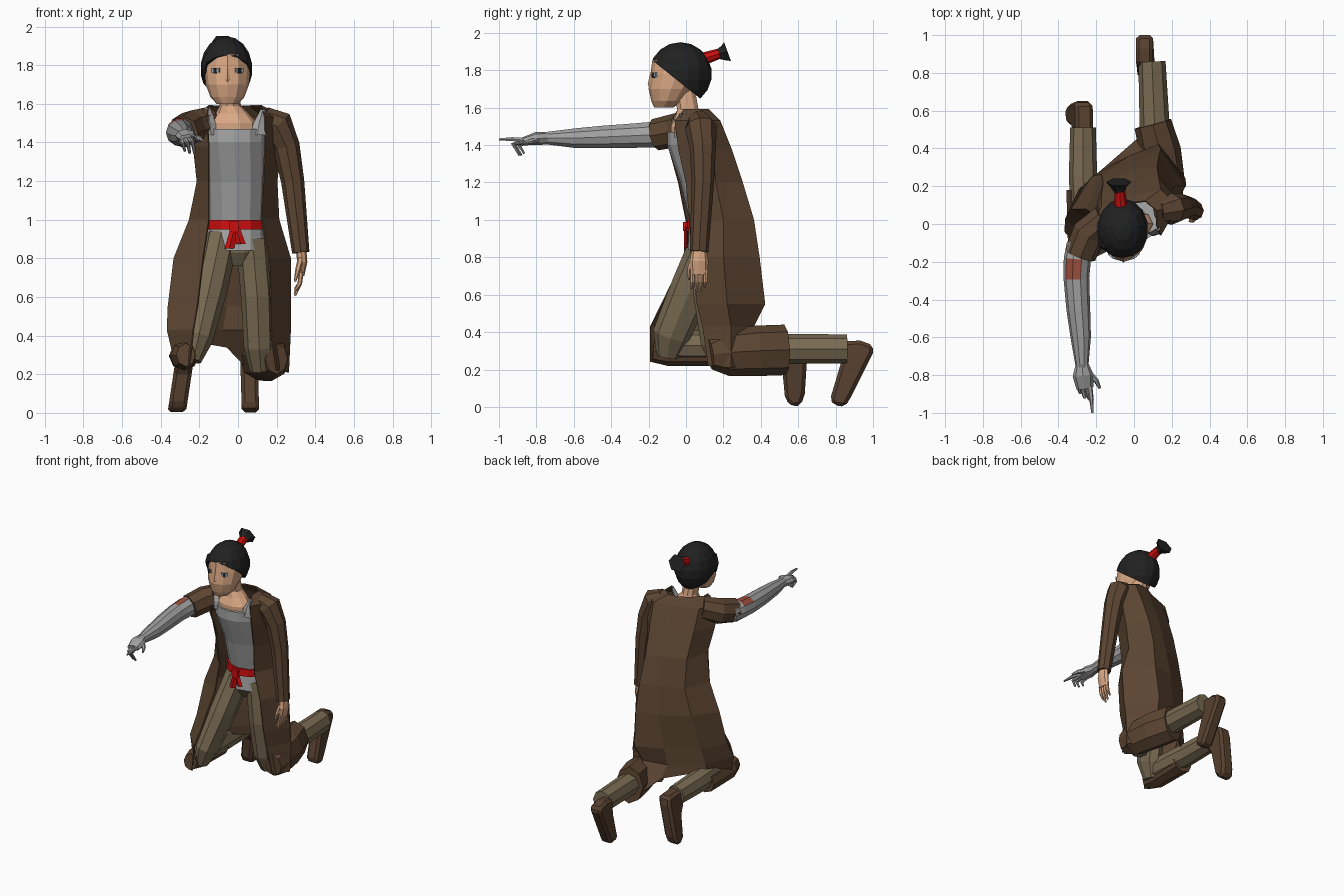
import bpy, bmesh, math
from mathutils import Vector, Matrix


def mat(name, r, g, b):
    m = bpy.data.materials.new(name)
    m.diffuse_color = [(c / 255 / 12.92 if c < 11 else ((c / 255 + .055) / 1.055) ** 2.4) for c in (r, g, b)] + [1]
    return m


BROWN = mat("coat brown", 92, 69, 50)
SKIN = mat("skin", 218, 168, 132)
SHIRT = mat("shirt grey", 168, 168, 168)
METAL = mat("arm grey", 162, 162, 163)
OLIVE = mat("trouser olive", 122, 108, 83)
BLACK = mat("hair black", 33, 33, 34)
RED = mat("sash red", 205, 14, 14)
BOOT = mat("boot brown", 87, 64, 47)
PATCH = mat("patch rust", 158, 80, 62)
EYE = mat("eye pale", 150, 160, 172)


def finish(name, bm, *mats):
    bmesh.ops.recalc_face_normals(bm, faces=bm.faces)
    me = bpy.data.meshes.new(name)
    bm.to_mesh(me)
    bm.free()
    for m in mats:
        me.materials.append(m)
    ob = bpy.data.objects.new(name, me)
    bpy.context.collection.objects.link(ob)
    return ob


def tube(name, pts, m, n=8, flat=False):
    """Loft rings along a path; each point is x, y, z, width radius[, other radius]."""
    bm = bmesh.new()
    P = [Vector(p[:3]) for p in pts]
    rings = []
    for i, p in enumerate(pts):
        t = Vector((0, 0, 1)) if flat else (P[min(i + 1, len(P) - 1)] - P[max(i - 1, 0)]).normalized()
        u = Vector((1, 0, 0))
        u = (u - t * u.dot(t)).normalized()
        v = t.cross(u)
        ra, rb = p[3], p[-1]
        rings.append([bm.verts.new(P[i] + u * ra * math.cos(k * math.tau / n) + v * rb * math.sin(k * math.tau / n))
                      for k in range(n)])
    for a, b in zip(rings, rings[1:]):
        for k in range(n):
            bm.faces.new((a[k], a[(k + 1) % n], b[(k + 1) % n], b[k]))
    bm.faces.new(rings[0])
    bm.faces.new(rings[-1])
    return finish(name, bm, m)


def prism(name, profile, x0, x1, lean, m):
    """Extrude a y-z profile along x; lean shifts x with height."""
    bm = bmesh.new()
    a, b = [[bm.verts.new((x + lean * z, y, z)) for y, z in profile] for x in (x0, x1)]
    bm.faces.new(a)
    bm.faces.new(b)
    for i in range(len(a)):
        j = (i + 1) % len(a)
        bm.faces.new((a[i], a[j], b[j], b[i]))
    ob = finish(name, bm, m)
    bv = ob.modifiers.new("bevel", 'BEVEL')
    bv.width = .018
    return ob


def box(name, loc, size, rz, m):
    bm = bmesh.new()
    bmesh.ops.create_cube(bm, size=1, matrix=Matrix.Translation(loc) @ Matrix.Rotation(rz, 4, 'Z')
                          @ Matrix.Diagonal((*size, 1)))
    return finish(name, bm, m)


# coat: open shell, each row runs right front edge -> back -> left front edge
rows = [
    (1.59, (-.15, -.04), (-.15, .01), (-.09, .07), (-.02, .11), (.06, .12), (.12, .07), (.12, -.01)),
    (1.53, (-.16, -.08), (-.23, -.04), (-.17, .09), (0, .15), (.14, .18), (.23, .1), (.14, -.06)),
    (1.38, (-.15, -.09), (-.23, -.01), (-.17, .15), (0, .21), (.13, .24), (.22, .14), (.14, -.04)),
    (1.2, (-.15, -.04), (-.21, .05), (-.16, .22), (0, .28), (.12, .3), (.2, .16), (.13, 0)),
    (1.0, (-.15, .0), (-.25, .08), (-.17, .26), (0, .33), (.13, .36), (.21, .2), (.12, .02)),
    (.8, (-.18, -.01), (-.33, .08), (-.22, .25), (-.02, .36), (.14, .39), (.27, .2), (.16, .03)),
    (.55, (-.21, -.13), (-.36, .03), (-.26, .2), (-.06, .34), (.13, .42), (.27, .22), (.17, .06)),
    (.43, (-.23, -.19), (-.365, -.04), (-.29, .18), (-.08, .33), (.1, .36), (.27, .24), (.17, .09)),
    (.24, (-.25, -.19), (-.32, -.06), (-.29, .17), (-.06, .38), (.04, .47), (.26, .24), (.2, .12)),
]
bm = bmesh.new()
grid = [[bm.verts.new((x, y, r[0])) for x, y in r[1:]] for r in rows]
for a, b in zip(grid, grid[1:]):
    for k in range(6):
        bm.faces.new((a[k], a[k + 1], b[k + 1], b[k]))
for k, dz in ((2, .14), (3, .1), (4, .0), (5, -.03), (6, -.02)):      # uneven hem
    grid[-1][k].co.z += dz
coat = finish("coat", bm, BROWN)
so = coat.modifiers.new("cloth", 'SOLIDIFY')
so.thickness, so.offset = .008, 0
tube("coat_over_left_shin", [(.2, .13, .28, .06, .08), (.175, .22, .29, .095, .125), (.14, .38, .3, .11, .135),
                             (.1, .53, .305, .1, .135)], BROWN)
tube("coat_under_right_knee", [(-.27, -.18, .3, .05, .06), (-.28, -.1, .295, .07, .075),
                               (-.28, .18, .295, .078, .075)], BROWN)
tube("left_sleeve", [(.13, .07, 1.53, .06), (.2, .08, 1.495, .085), (.25, .09, 1.38, .07), (.283, .09, 1.2, .06),
                     (.325, .07, .83, .045, .05)], BROWN)
tube("right_sleeve", [(-.15, .03, 1.51, .08), (-.24, -.05, 1.48, .09), (-.285, -.165, 1.455, .085)], BROWN)

# shirt, sash and chest
tube("shirt", [(-.01, .13, .84, .15, .12), (-.01, .15, 1, .145, .13), (-.01, .1, 1.2, .15, .13),
               (-.02, .03, 1.4, .165, .13), (-.02, .02, 1.47, .165, .12)], SHIRT, 12, True)
tube("right_shirt_strap", [(-.14, -.055, 1.44, .035, .02), (-.145, -.06, 1.5, .03, .02),
                           (-.16, -.04, 1.58, .015, .012)], SHIRT, 4, True)
tube("left_shirt_strap", [(.1, -.05, 1.44, .045, .015), (.11, -.045, 1.5, .03, .015),
                          (.128, -.025, 1.57, .012, .012)], SHIRT, 4, True)
tube("sash", [(-.01, .145, .95, .157, .142), (-.01, .148, 1, .157, .142)], RED, 12, True)
box("sash_knot", (-.02, 0, .965), (.05, .03, .05), 0, RED)
for x, z in ((-.045, .85), (.015, .875)):
    tube("sash_tail", [(-.015, 0, .97, .02, .012), (x, 0, z, .025, .01)], RED, 4, True)
tube("chest_and_neck", [(-.03, 0, 1.43, .13, .085), (-.03, 0, 1.5, .13, .085), (-.03, .01, 1.55, .085, .07),
                        (-.04, .01, 1.59, .055, .06), (-.05, -.01, 1.7, .055, .06)], SKIN, 10, True)

# head, face and hair
HX = -.055
tube("head", [(HX, -.12, 1.6, .055, .05), (HX, -.1, 1.635, .088, .085), (HX, -.08, 1.7, .112, .12),
              (HX, -.05, 1.78, .121, .14), (HX, -.05, 1.855, .104, .13), (HX, -.03, 1.9, .06, .07)],
     SKIN, 12, True)
tube("nose", [(HX, -.19, 1.71, .012, .008), (HX, -.193, 1.725, .014, .012), (HX, -.187, 1.78, .006, .005)],
     SKIN, 4, True)
for s in (-1, 1):
    side = "left" if s > 0 else "right"
    box(side + "_eye", (HX + s * .062, -.171, 1.775), (.048, .008, .024), s * .55, EYE)
    box(side + "_pupil", (HX + s * .062, -.173, 1.772), (.018, .009, .028), s * .55, BLACK)
tube("side_lock", [(HX - .122, -.1, 1.74, .004, .008), (HX - .118, -.1, 1.8, .018, .035),
                   (HX - .09, -.1, 1.86, .03, .04)], BLACK, 5, True)
bm = bmesh.new()
bmesh.ops.create_uvsphere(bm, u_segments=14, v_segments=9, radius=1,
                          matrix=Matrix.Translation((-.06, -.03, 1.78)) @ Matrix.Diagonal((.138, .168, .17, 1)))
bmesh.ops.bisect_plane(bm, geom=bm.verts[:] + bm.edges[:] + bm.faces[:], plane_co=(0, -.18, 1.852),
                       plane_no=(0, .62, .78), clear_inner=True)
bmesh.ops.holes_fill(bm, edges=[e for e in bm.edges if e.is_boundary])
finish("hair", bm, BLACK)
tube("hair_tie", [(-.07, .09, 1.86, .036, .034), (-.075, .175, 1.888, .028)], RED)
tube("hair_tail", [(-.075, .165, 1.885, .026), (-.08, .2, 1.892, .045), (-.08, .222, 1.9, .068, .062)], BLACK, 6)

# grey right arm with a rust patch, and its pointing hand
arm = tube("right_arm", [(-.29, -.1, 1.455, .065), (-.3, -.185, 1.455, .072), (-.305, -.29, 1.45, .068),
                         (-.295, -.45, 1.443, .063), (-.282, -.6, 1.437, .054), (-.275, -.76, 1.437, .033)],
           METAL, 10)
arm.data.materials.append(PATCH)
for f in arm.data.polygons:
    if -.29 < f.center.y < -.185 and f.normal.z > .5 and f.normal.x < .1:
        f.material_index = 1
tube("right_palm", [(-.275, -.74, 1.437, .034), (-.27, -.8, 1.435, .055, .035), (-.26, -.87, 1.42, .045, .022)],
     METAL)
fingers = {
    "index": [(-.235, -.85, 1.425, .014), (-.225, -.93, 1.432, .012), (-.22, -1, 1.43, .006)],
    "middle": [(-.25, -.86, 1.42, .014), (-.235, -.925, 1.405, .012), (-.225, -.89, 1.345, .007)],
    "ring": [(-.275, -.86, 1.42, .014), (-.26, -.915, 1.4, .012), (-.25, -.88, 1.345, .007)],
    "little": [(-.295, -.85, 1.42, .013), (-.285, -.89, 1.395, .011), (-.275, -.865, 1.355, .006)],
    "thumb": [(-.24, -.79, 1.43, .018), (-.2, -.83, 1.42, .014), (-.18, -.87, 1.41, .007)],
}
for k, p in fingers.items():
    tube("right_" + k + "_finger", p, METAL, 6)

# hanging left hand
tube("left_palm", [(.325, .07, .86, .028, .036), (.333, .07, .78, .026, .05), (.325, .07, .71, .018, .046)], SKIN)
for i in range(4):
    y, e = .035 + i * .023, .05 * abs(i - 1.3) / 2
    tube("left_finger_%d" % i, [(.327, y, .73, .013), (.32, y, .67, .012), (.295, y - .005, .6 + e, .006)], SKIN, 6)
tube("left_thumb", [(.325, .04, .8, .016), (.31, .02, .74, .014), (.295, .015, .68, .006)], SKIN, 6)

# kneeling legs
tube("pelvis", [(-.01, .16, .76, .1, .08), (-.01, .15, .83, .145, .115), (-.01, .15, .95, .14, .12)], OLIVE, 10, True)
tube("right_thigh", [(-.085, .14, .9, .085, .11), (-.14, .03, .64, .085, .11), (-.2, -.08, .38, .07, .1),
                     (-.23, -.1, .27, .04, .06)], OLIVE)
tube("right_shin", [(-.235, -.13, .32, .055, .06), (-.255, -.03, .33, .075, .08), (-.27, .25, .325, .075, .08),
                    (-.27, .51, .32, .068, .072)], OLIVE)
tube("left_thigh", [(.075, .15, .9, .085, .11), (.1, .15, .6, .085, .11), (.11, .18, .34, .08, .1),
                    (.12, .2, .22, .06, .06)], OLIVE)
tube("left_shin", [(.12, .15, .3, .07), (.11, .5, .31, .08), (.095, .86, .31, .072, .078)], OLIVE)

# boots with toes on the ground
prism("right_boot", [(.48, .37), (.48, .26), (.515, .2), (.53, .04), (.57, 0), (.615, .01), (.635, .07), (.65, .3),
                     (.64, .36)], -.365, -.27, .15, BOOT)
prism("left_boot", [(.84, .35), (.83, .24), (.77, .04), (.79, .01), (.85, 0), (.88, .05), (1, .29), (1, .33),
                    (.93, .355)], .02, .11, -.03, BOOT)
